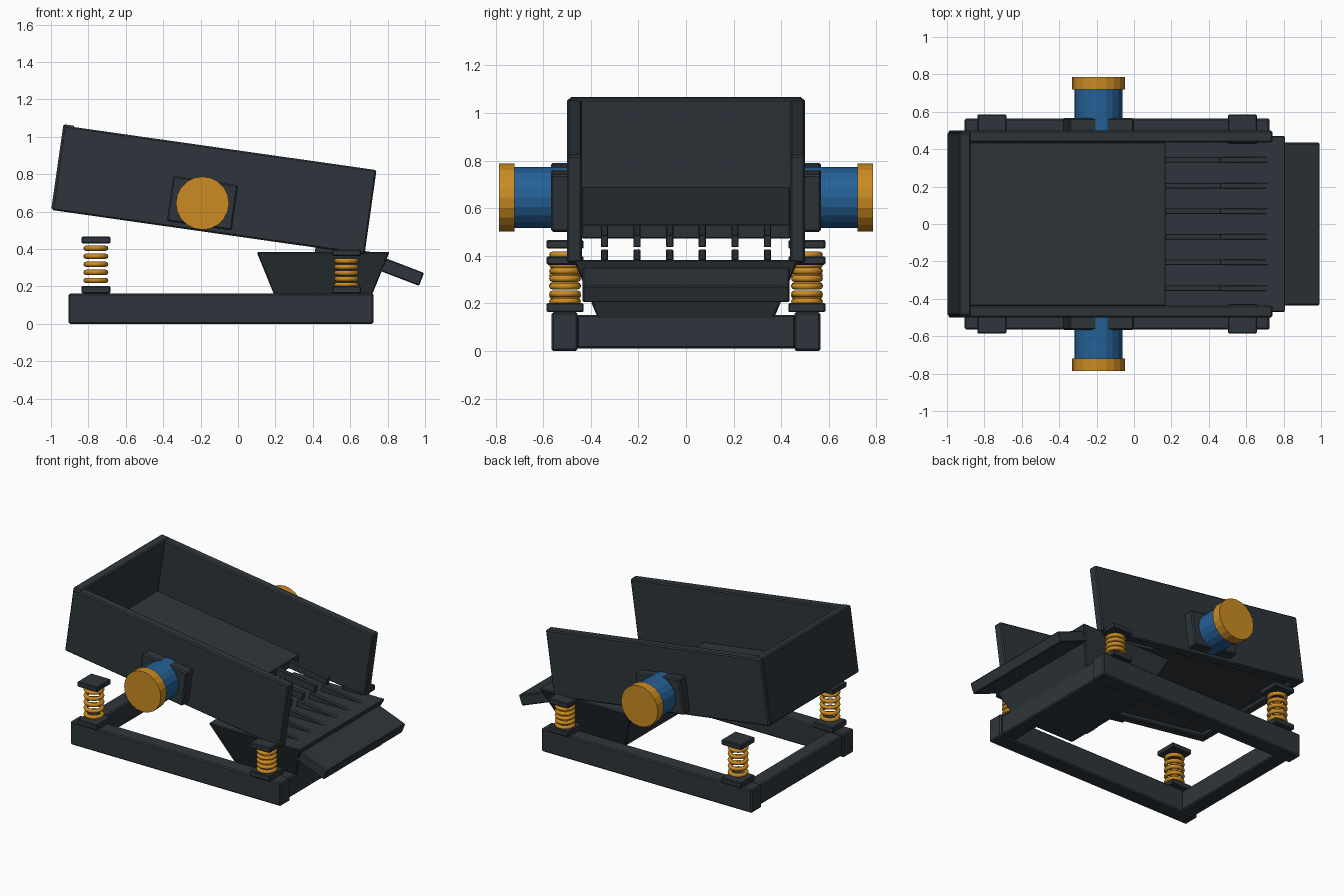
import bpy, bmesh, math
from mathutils import Matrix, Vector

cube = bpy.data.objects.get("Cube")
if cube:
    bpy.data.objects.remove(cube, do_unlink=True)


def material(name, rgb):
    m = bpy.data.materials.new(name)
    m.use_nodes = True
    m.diffuse_color = (*rgb, 1)
    m.node_tree.nodes["Principled BSDF"].inputs["Base Color"].default_value = (*rgb, 1)
    return m


STEEL = material("dark steel", (0.027, 0.036, 0.043))
BLUE = material("motor blue", (0.018, 0.12, 0.31))
ORANGE = material("safety orange", (0.60, 0.26, 0.016))

# Sloping frame shared by the trough parts
TILT = math.radians(8.1)
TROUGH = Matrix.Translation((-0.128, 0, 0.715)) @ Matrix.Rotation(TILT, 4, 'Y')
FLAT = Matrix.Identity(4)


def finish(name, bm, mat, matrix=FLAT, bevel=0):
    bmesh.ops.recalc_face_normals(bm, faces=bm.faces)
    mesh = bpy.data.meshes.new(name)
    bm.to_mesh(mesh)
    bm.free()
    mesh.materials.append(mat)
    ob = bpy.data.objects.new(name, mesh)
    bpy.context.collection.objects.link(ob)
    ob.matrix_world = matrix
    if bevel:
        mod = ob.modifiers.new("edge bevel", 'BEVEL')
        mod.width = bevel
        mod.segments = 1
    return ob


def box(name, xr, yr, zr, matrix=FLAT, bevel=0.008):
    lo, hi = Vector((xr[0], yr[0], zr[0])), Vector((xr[1], yr[1], zr[1]))
    bm = bmesh.new()
    bmesh.ops.create_cube(bm, size=1)
    bmesh.ops.scale(bm, vec=hi - lo, verts=bm.verts)
    bmesh.ops.translate(bm, vec=(lo + hi) / 2, verts=bm.verts)
    return finish(name, bm, STEEL, matrix, bevel)


def drum(name, radius, y0, y1, mat):
    bm = bmesh.new()
    bmesh.ops.create_cone(bm, cap_ends=True, segments=20, radius1=radius,
                          radius2=radius, depth=abs(y1 - y0))
    place = Matrix.Translation((-0.19, (y0 + y1) / 2, 0.645))
    return finish(name, bm, mat, place @ Matrix.Rotation(math.pi / 2, 4, 'X'))


def ring(name, x, y, z):
    bpy.ops.mesh.primitive_torus_add(location=(x, y, z), major_radius=0.053,
                                     minor_radius=0.014, major_segments=20,
                                     minor_segments=8)
    ob = bpy.context.object
    ob.name = name
    ob.data.materials.append(ORANGE)
    bpy.ops.object.shade_smooth_by_angle(angle=math.radians(50))


def span(side, a, b):
    return sorted((side * a, side * b))


# Base frame cross beams
box("rear_cross_beam", (-0.89, -0.78), (-0.46, 0.46), (0.01, 0.152))
box("discharge_cross_beam", (0.60, 0.71), (-0.46, 0.46), (0.01, 0.152))

# Trough deck and back wall
box("trough_deck", (-0.80, 0.32), (-0.437, 0.437), (-0.20, -0.14), TROUGH, 0.004)
box("back_wall", (-0.847, -0.785), (-0.49, 0.49), (-0.225, 0.235), TROUGH)

for side, label in ((1, "left"), (-1, "right")):
    # Frame rail and trough wall
    box(label + "_rail", (-0.905, 0.725), span(side, 0.455, 0.565), (0, 0.163))
    box(label + "_trough_wall", (-0.842, 0.845), span(side, 0.437, 0.5),
        (-0.228, 0.228), TROUGH)

    # Vibrator motor with tilted mounting plate
    mount = Matrix.Translation((-0.19, 0, 0.645)) @ Matrix.Rotation(TILT, 4, 'Y')
    box(label + "_motor_mount", (-0.175, 0.175), span(side, 0.49, 0.567),
        (-0.122, 0.122), mount)
    drum(label + "_motor_body", 0.128, side * 0.5, side * 0.725, BLUE)
    drum(label + "_motor_cap", 0.142, side * 0.72, side * 0.786, ORANGE)

    # Spring supports: seat plates with stacked coils
    for end, x, top, step in (("rear", -0.76, 0.43, 0.043),
                              ("discharge", 0.58, 0.362, 0.032)):
        part = label + "_" + end
        sx, sy = (x - 0.077, x + 0.077), span(side, 0.43, 0.585)
        box(part + "_lower_seat", sx, sy, (0.163, 0.202), bevel=0.005)
        box(part + "_upper_seat", sx, sy, (top, top + 0.036), bevel=0.005)
        for i in range(5):
            ring(part + "_coil", x, side * 0.508, top - 0.026 + (i - 4) * step)

# Stepped grizzly bars
for i in range(6):
    y = (i - 2.5) * 0.137
    yr = (y - 0.015, y + 0.015)
    box("upper_grizzly_bar", (0.30, 0.62), yr, (-0.194, -0.143), TROUGH, 0.003)
    box("lower_grizzly_bar", (0.58, 0.885), yr, (-0.255, -0.209), TROUGH, 0.003)

# Tapered discharge hopper
bm = bmesh.new()
bmesh.ops.create_cube(bm, size=2)
for v in bm.verts:
    high = v.co.z > 0
    v.co.x = 0.455 + v.co.x * (0.355 if high else 0.235)
    v.co.y *= 0.472 if high else 0.35
    v.co.z = 0.383 if high else 0.09
finish("discharge_hopper", bm, STEEL, bevel=0.006)

# Sloping lip on the hopper
lip = Matrix.Translation((0.86, 0, 0.284)) @ Matrix.Rotation(math.radians(21), 4, 'Y')
box("discharge_lip", (-0.13, 0.13), (-0.435, 0.435), (-0.037, 0.037), lip, 0.006)
